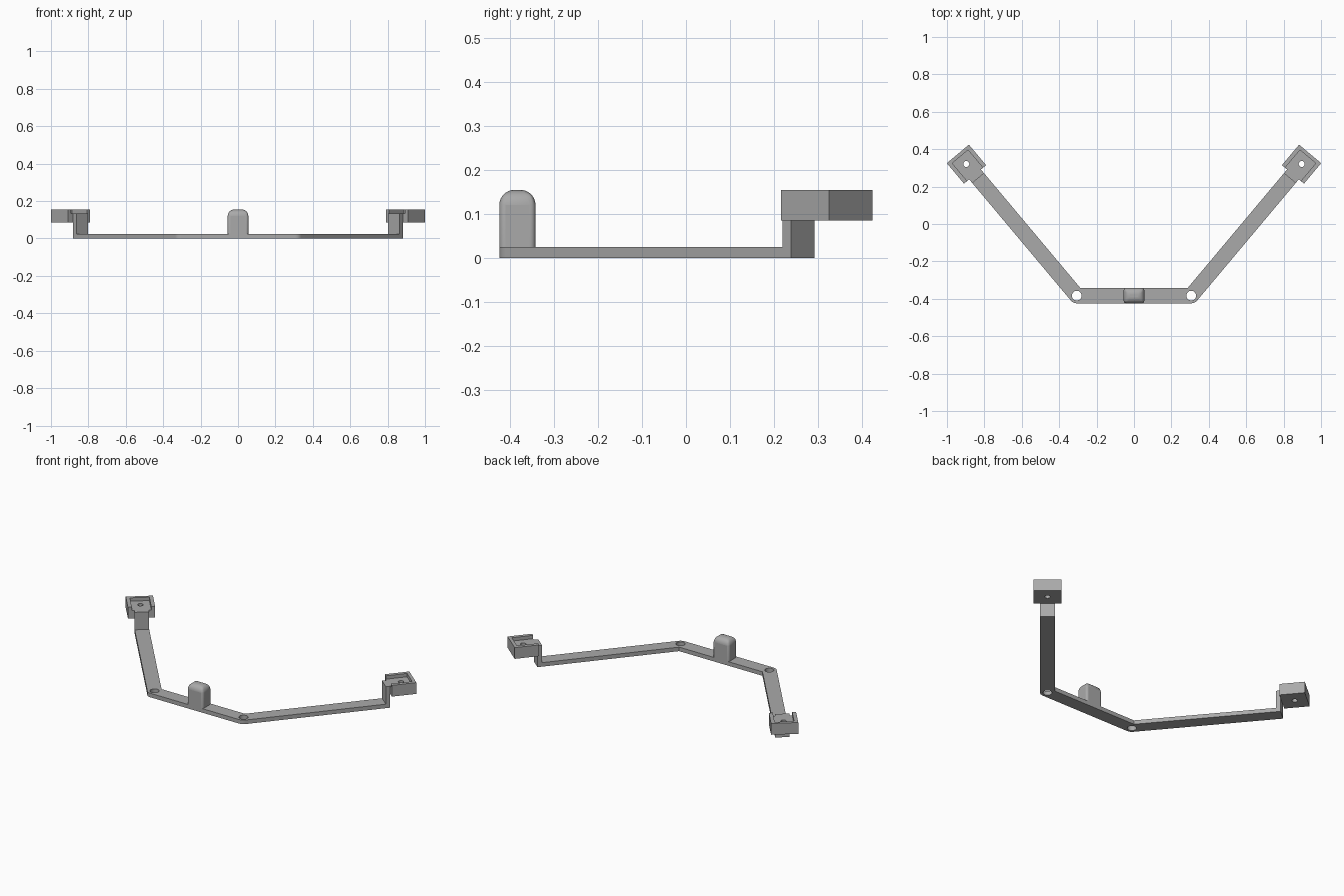
import bpy, math
from mathutils import Vector, Matrix

cube = bpy.data.objects.get("Cube")
if cube:
    bpy.data.objects.remove(cube, do_unlink=True)

grey = bpy.data.materials.new("mid grey")
grey.use_nodes = True
colour = (0.4, 0.4, 0.4, 1)
grey.diffuse_color = colour
grey.node_tree.nodes["Principled BSDF"].inputs["Base Color"].default_value = colour

JOINT = Vector((0.306, -0.383))
HALF = 0.041
THICK = 0.025
ANGLE = math.radians(50)
ARM = Matrix.Translation((*JOINT, 0)) @ Matrix.Rotation(ANGLE, 4, 'Z')


def circle(x, y, r, n=32):
    return [(x + r * math.cos(i * math.tau / n), y + r * math.sin(i * math.tau / n))
            for i in range(n)]


def plate(name, loops, z0, z1, matrix=Matrix(), mirror=False):
    """Extrude flat loops (outline first, then holes) from z0 to z1."""
    curve = bpy.data.curves.new(name, 'CURVE')
    curve.dimensions = '2D'
    curve.fill_mode = 'BOTH'
    curve.extrude = (z1 - z0) / 2
    for loop in loops:
        spline = curve.splines.new('POLY')
        spline.points.add(len(loop) - 1)
        for point, (x, y) in zip(spline.points, loop):
            point.co = (x, y, 0, 1)
        spline.use_cyclic_u = True
    source = bpy.data.objects.new(name, curve)
    mesh = bpy.data.meshes.new_from_object(source)
    bpy.data.objects.remove(source)
    mesh.transform(matrix @ Matrix.Translation((0, 0, (z0 + z1) / 2)))
    mesh.materials.clear()
    mesh.materials.append(grey)
    obj = bpy.data.objects.new(name, mesh)
    bpy.context.collection.objects.link(obj)
    if mirror:
        obj.modifiers.new("Mirror", 'MIRROR')
    bpy.context.view_layer.objects.active = obj
    bpy.ops.object.select_all(action='DESELECT')
    obj.select_set(True)
    bpy.ops.object.shade_smooth_by_angle(angle=math.radians(30))
    return obj


def rect(u0, u1, v):
    return [(u0, -v), (u1, -v), (u1, v), (u0, v)]


# Bent bar with rounded outer corners and two pivot holes
side = []
for i in range(13):
    a = -math.pi / 2 + ANGLE * i / 12
    side.append((JOINT.x + HALF * math.cos(a), JOINT.y + HALF * math.sin(a)))
for u, v in ((0.846, -HALF), (0.846, HALF)):
    side.append(tuple((ARM @ Vector((u, v, 0))).xy))
side.append((JOINT.x - HALF * math.tan(ANGLE / 2), JOINT.y + HALF))
outline = side + [(-x, y) for x, y in reversed(side)]
plate("bent_bar", [outline] + [circle(s * JOINT.x, JOINT.y, 0.026) for s in (1, -1)], 0, THICK)

# Upright at the end of each arm
plate("arm_riser", [rect(0.82, 0.846, HALF)], THICK, 0.134, ARM, True)

# Open-ended socket: drilled floor, then a three-sided wall
plate("socket_floor", [rect(0.846, 0.989, 0.077), circle(0.919, 0, 0.016)], 0.085, 0.134, ARM, True)
wall = [(0.846, -0.077), (0.989, -0.077), (0.989, 0.077), (0.846, 0.077),
        (0.846, 0.055), (0.97, 0.055), (0.97, -0.055), (0.846, -0.055)]
plate("socket_wall", [wall], 0.134, 0.155, ARM, True)

# Rounded central peg
bpy.ops.mesh.primitive_cube_add(size=1, location=(0, JOINT.y, 0.0775))
peg = bpy.context.object
peg.name = "centre_peg"
peg.data.transform(Matrix.Diagonal((0.11, 2 * HALF, 0.155, 1)))
peg.data.materials.append(grey)
weights = peg.data.attributes.new("bevel_weight_edge", 'FLOAT', 'EDGE')
for edge in peg.data.edges:
    ends = [peg.data.vertices[i].co for i in edge.vertices]
    if all(c.z > 0 for c in ends):
        weights.data[edge.index].value = 1.0
    elif any(c.z > 0 for c in ends):
        weights.data[edge.index].value = 0.4
bevel = peg.modifiers.new("Bevel", 'BEVEL')
bevel.limit_method = 'WEIGHT'
bevel.width = 0.034
bevel.segments = 8
bpy.ops.object.shade_smooth_by_angle(angle=math.radians(30))
